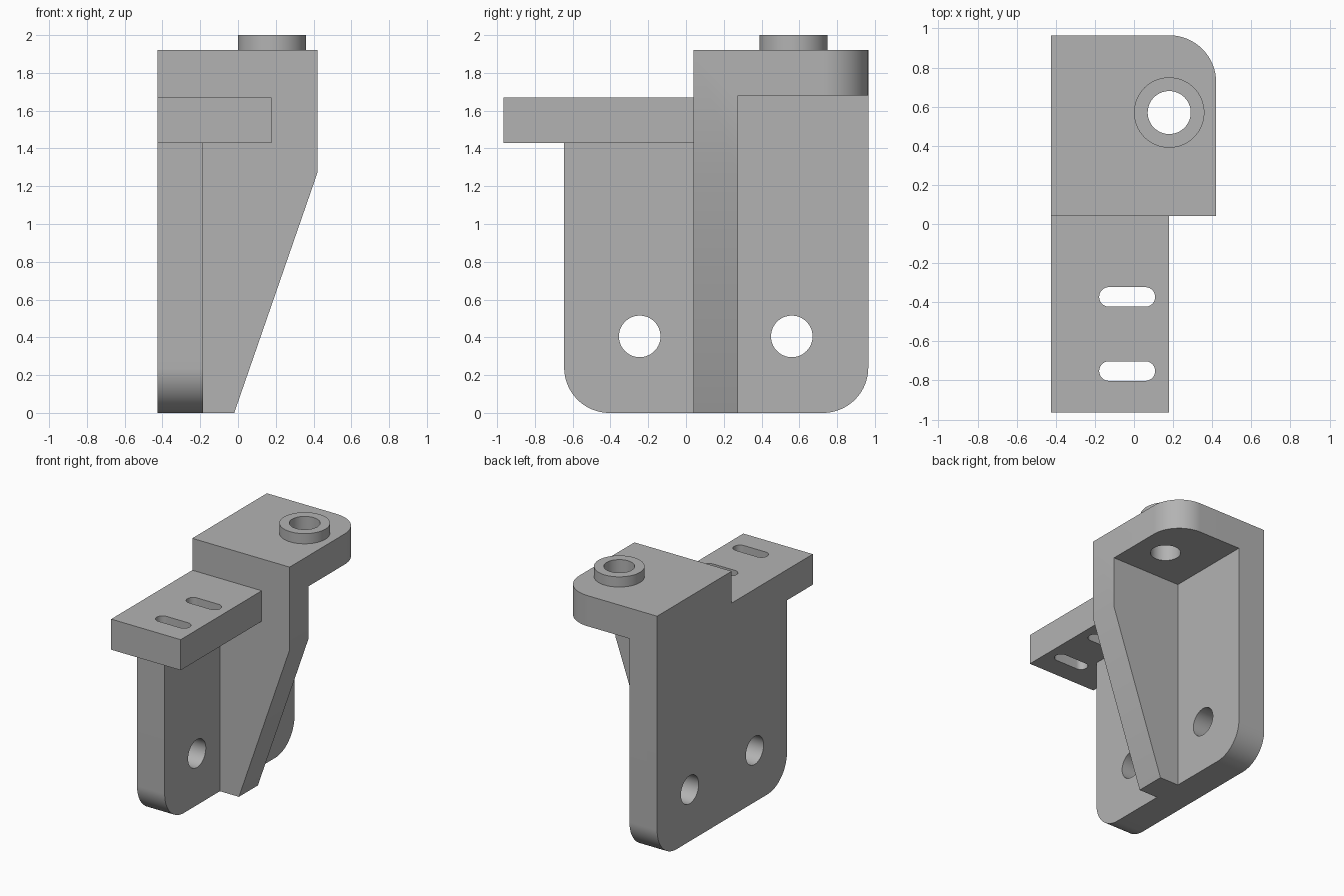
import bpy
import bmesh
from math import sin, cos, pi, radians
from mathutils import Vector

if "Cube" in bpy.data.objects:
    bpy.data.objects.remove(bpy.data.objects["Cube"], do_unlink=True)

grey = bpy.data.materials.new("plain grey")
grey.use_nodes = True
COLOUR = (0.45, 0.45, 0.45, 1)
grey.diffuse_color = COLOUR
grey.node_tree.nodes["Principled BSDF"].inputs["Base Color"].default_value = COLOUR

# Maps profile (u, v) and extrusion w to space, by extrusion axis
AXES = {
    "x": lambda u, v, w: Vector((w, u, v)),
    "y": lambda u, v, w: Vector((u, w, v)),
    "z": lambda u, v, w: Vector((u, v, w)),
}


def arc(u, v, r, start, end, steps=24):
    angles = [radians(start + (end - start) * i / steps) for i in range(steps + 1)]
    return [(u + r * cos(a), v + r * sin(a)) for a in angles]


def circle(u, v, r):
    return arc(u, v, r, 0, 360, 64)[:-1]


def slot(u, v, half_length, r):
    c = half_length - r
    return arc(u + c, v, r, -90, 90) + arc(u - c, v, r, 90, 270)


def rect(u0, v0, u1, v1):
    return [(u0, v0), (u1, v0), (u1, v1), (u0, v1)]


def prism(name, profile, axis, low, high):
    bm = bmesh.new()
    place = AXES[axis]
    base = bm.faces.new([bm.verts.new(place(u, v, low)) for u, v in profile])
    top = bmesh.ops.extrude_face_region(bm, geom=[base])["geom"]
    shift = place(0, 0, high - low)
    bmesh.ops.translate(bm, vec=shift, verts=[g for g in top if isinstance(g, bmesh.types.BMVert)])
    bmesh.ops.recalc_face_normals(bm, faces=bm.faces)
    mesh = bpy.data.meshes.new(name)
    bm.to_mesh(mesh)
    bm.free()
    mesh.materials.append(grey)
    obj = bpy.data.objects.new(name, mesh)
    bpy.context.collection.objects.link(obj)
    return obj


def combine(body, tool, operation):
    bpy.context.view_layer.objects.active = body
    mod = body.modifiers.new(operation.lower(), "BOOLEAN")
    mod.object, mod.operation, mod.solver = tool, operation, "EXACT"
    bpy.ops.object.modifier_apply(modifier=mod.name)
    bpy.data.objects.remove(tool, do_unlink=True)


LEFT, PLATE, RIGHT = -0.425, -0.185, 0.42
FRONT, STEP, BACK = -0.965, 0.04, 0.965
PLATE_FRONT, R = -0.645, 0.24

# Upright mounting plate with rounded lower corners and a stepped top
plate_profile = (
    arc(PLATE_FRONT + R, R, R, 180, 270) + arc(BACK - R, R, R, 270, 360)
    + [(BACK, 1.92), (STEP, 1.92), (STEP, 1.5), (PLATE_FRONT, 1.5)])
bracket = prism("bracket", plate_profile, "x", LEFT, PLATE)

# Top block with one rounded corner, tapered web, slotted shelf, boss
top_profile = [(LEFT, STEP), (RIGHT, STEP)] + arc(RIGHT - R, BACK - R, R, 0, 90) + [(LEFT, BACK)]
web_profile = [(-0.3, 0), (-0.02, 0), (RIGHT, 1.27), (RIGHT, 1.8), (-0.3, 1.8)]
for part in (
    prism("top_block", top_profile, "z", 1.68, 1.92),
    prism("web", web_profile, "y", STEP, 0.275),
    prism("shelf", rect(LEFT, FRONT, 0.178, 0.1), "z", 1.43, 1.67),
    prism("boss", circle(0.18, 0.57, 0.18), "z", 1.85, 2.0),
):
    combine(bracket, part, "UNION")

# Boss bore, plate bolt holes and shelf slots
cutters = [prism("bore", circle(0.18, 0.57, 0.11), "z", 1.6, 2.1)]
cutters += [prism("bolt_hole", circle(y, 0.405, 0.11), "x", -0.5, -0.1) for y in (-0.245, 0.56)]
cutters += [prism("slot", slot(-0.035, y, 0.143, 0.05), "z", 1.3, 1.75) for y in (-0.373, -0.752)]
for cutter in cutters:
    combine(bracket, cutter, "DIFFERENCE")

# Merge flush faces, then smooth only the rounded surfaces
bm = bmesh.new()
bm.from_mesh(bracket.data)
bmesh.ops.remove_doubles(bm, verts=bm.verts, dist=0.0002)
bmesh.ops.dissolve_limit(bm, angle_limit=radians(0.5), verts=bm.verts, edges=bm.edges)
bm.to_mesh(bracket.data)
bm.free()
bpy.ops.object.select_all(action="DESELECT")
bracket.select_set(True)
bpy.context.view_layer.objects.active = bracket
bpy.ops.object.shade_smooth_by_angle(angle=radians(30))
